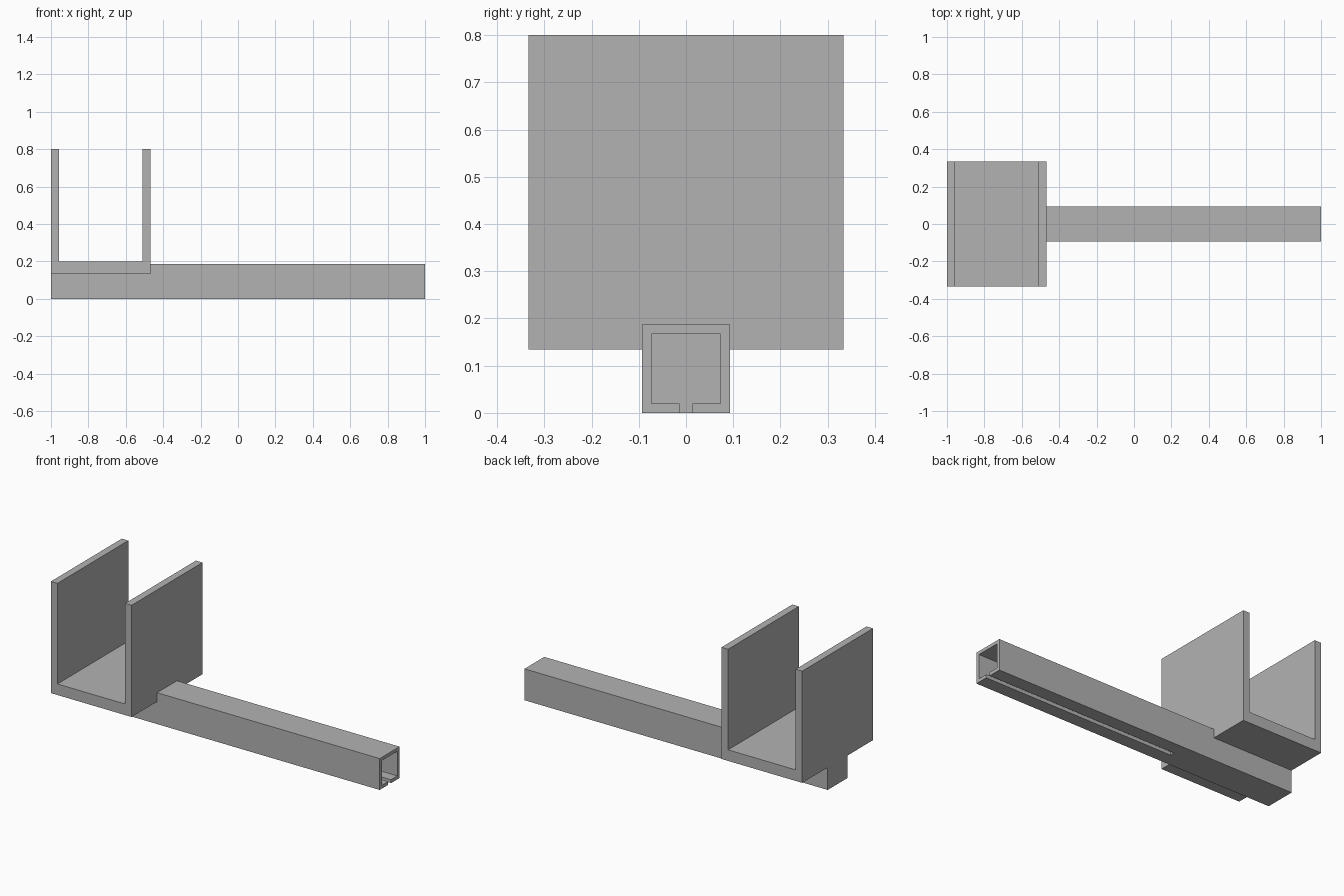
import bpy
import bmesh

cube = bpy.data.objects.get("Cube")
if cube:
    bpy.data.objects.remove(cube, do_unlink=True)

# Single grey material
grey = bpy.data.materials.new("mid grey")
grey.use_nodes = True
colour = (0.45, 0.45, 0.45, 1)
grey.diffuse_color = colour
grey.node_tree.nodes["Principled BSDF"].inputs["Base Color"].default_value = colour


def extrude_profile(name, points, direction):
    """Extrude a closed 3D outline along a direction into a solid object."""
    bm = bmesh.new()
    face = bm.faces.new([bm.verts.new(p) for p in points])
    result = bmesh.ops.extrude_face_region(bm, geom=[face], use_keep_orig=True)
    moved = [v for v in result["geom"] if isinstance(v, bmesh.types.BMVert)]
    bmesh.ops.translate(bm, verts=moved, vec=direction)
    bmesh.ops.recalc_face_normals(bm, faces=bm.faces)
    mesh = bpy.data.meshes.new(name)
    bm.to_mesh(mesh)
    bm.free()
    mesh.materials.append(grey)
    obj = bpy.data.objects.new(name, mesh)
    bpy.context.scene.collection.objects.link(obj)
    return obj


def mirrored(half):
    """Complete a half outline of (across, up) pairs about the centre line."""
    return half + [(-a, b) for a, b in reversed(half)]


# U-shaped cradle, extruded front to back
left, right, wall = -1.0, -0.468, 0.043
bottom, floor, top, depth = 0.134, 0.2, 0.8, 0.667
outline = [(left, bottom), (right, bottom), (right, top), (right - wall, top),
           (right - wall, floor), (left + wall, floor), (left + wall, top), (left, top)]
extrude_profile("cradle", [(x, -depth / 2, z) for x, z in outline], (0, depth, 0))

# Long square rail
half_width, height, shell = 0.0933, 0.187, 0.02
rail_outline = mirrored([(half_width, 0), (half_width, height)])
rail = extrude_profile("rail", [(-1, y, z) for y, z in rail_outline], (2, 0, 0))

# Blind channel with a narrow slot through the underside, open at the right end
slot, channel_end = 0.0135, -0.26
inner = half_width - shell
channel_outline = mirrored([(slot, -0.05), (slot, shell), (inner, shell),
                            (inner, height - shell)])
cutter = extrude_profile("channel_cutter",
                         [(channel_end, y, z) for y, z in channel_outline], (1.5, 0, 0))
cutter.hide_render = True
cutter.hide_viewport = True

cut = rail.modifiers.new("channel", "BOOLEAN")
cut.operation = "DIFFERENCE"
cut.solver = "EXACT"
cut.object = cutter

# Bake the channel into the rail and discard the cutter
bpy.context.view_layer.update()
graph = bpy.context.evaluated_depsgraph_get()
baked = bpy.data.meshes.new_from_object(rail.evaluated_get(graph))
rail.modifiers.clear()
rail.data = baked
bpy.data.objects.remove(cutter, do_unlink=True)
